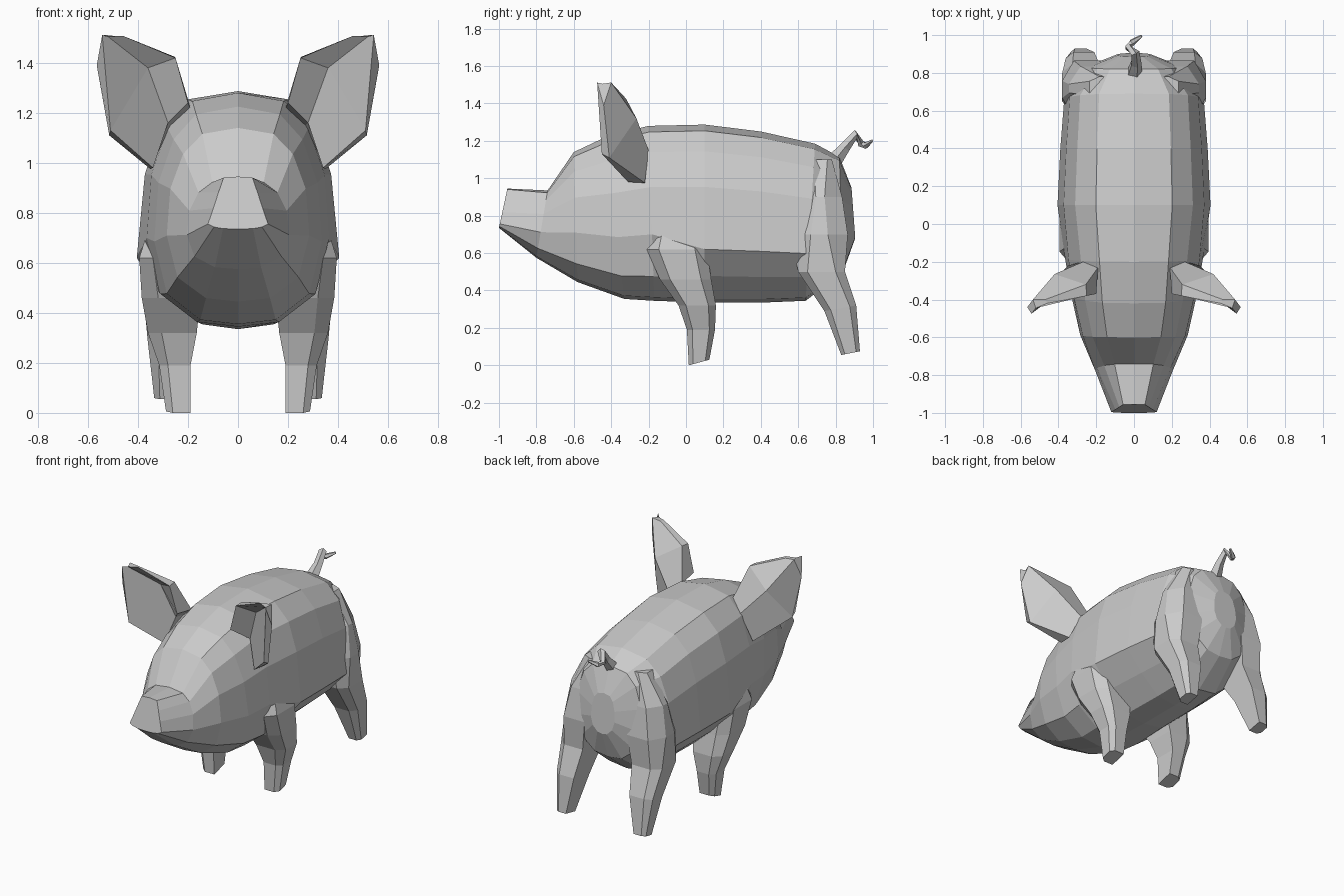
import bpy, bmesh
from mathutils import Vector

if "Cube" in bpy.data.objects:
    bpy.data.objects.remove(bpy.data.objects["Cube"])


def loft(name, rings, mirror=False):
    """Skin a list of equal-length rings and cap both ends."""
    bm = bmesh.new()
    for s in ((1, -1) if mirror else (1,)):
        vs = [[bm.verts.new((x * s, y, z)) for x, y, z in r] for r in rings]
        n = len(vs[0])
        for a, b in zip(vs, vs[1:]):
            for i in range(n):
                j = (i + 1) % n
                bm.faces.new((a[i], a[j], b[j], b[i]))
        bm.faces.new(vs[0])
        bm.faces.new(vs[-1])
    return finish(name, bm)


def finish(name, bm):
    bmesh.ops.recalc_face_normals(bm, faces=bm.faces)
    me = bpy.data.meshes.new(name)
    bm.to_mesh(me)
    bm.free()
    ob = bpy.data.objects.new(name, me)
    bpy.context.collection.objects.link(ob)
    return ob


# body: half profiles (width fraction, height fraction) from spine to belly
BODY = [(0, 1), (.5, .965), (.77, .85), (.92, .65), (1, .3), (.7, .15), (.35, .02), (0, 0)]
HEAD = [(0, 1), (.5, .965), (.77, .85), (.95, .65), (1, .38), (.85, .14), (.45, .02), (0, 0)]
RUMP = [(0, 1), (.5, .965), (.77, .85), (.95, .62), (1, .36), (.8, .15), (.4, .02), (0, 0)]
SNOUT = [(0, 1), (.48, .98), (.65, .7), (.82, .4), (1, .1), (.8, .04), (.5, .01), (0, 0)]


def body_ring(y_top, y_bot, z_top, z_bot, w, prof=BODY):
    half = [(u * w, y_bot + (y_top - y_bot) * v, z_bot + (z_top - z_bot) * v) for u, v in prof]
    return half + [(-x, y, z) for x, y, z in half[-2:0:-1]]


SECTIONS = [
    (-.955, -1, .945, .735, .12, SNOUT),
    (-.74, -.80, .935, .575, .205, HEAD),
    (-.60, -.58, 1.14, .445, .285, HEAD),
    (-.42, -.33, 1.225, .355, .335, HEAD),
    (-.20, -.17, 1.28, .345, .365, HEAD),
    (.10, .10, 1.287, .335, .405),
    (.40, .40, 1.25, .335, .39),
    (.69, .64, 1.185, .345, .37),
    (.82, .84, 1.115, .50, .255, RUMP),
    (.885, .905, .95, .68, .09, RUMP),
]
loft("body", [body_ring(*s) for s in SECTIONS])


# legs: six-sided rings, outer corners chamfered
# (z, y front, y back, x inner, x outer, rise to back, front/back chamfer along y)
def leg_ring(z, y0, y1, x0, x1, rise=0, chamfer=.2):
    cx, cy = (x1 - x0) * .28, (y1 - y0) * chamfer
    pts = [(x0, y0), (x1 - cx, y0), (x1, y0 + cy), (x1, y1 - cy), (x1 - cx, y1), (x0, y1)]
    return [(x, y, z + rise * (y - y0) / (y1 - y0)) for x, y in pts]


FRONT = [(.78, -.16, .07, .2, .345), (.62, -.21, .112, .20, .395), (.46, -.14, .135, .15, .385),
         (.32, -.04, .16, .165, .36), (.19, .005, .155, .19, .315), (0, .015, .125, .19, .288, .03)]
HIND = [(1.1, .66, .78, .05, .235), (.90, .60, .835, .12, .345, 0, .4), (.70, .56, .865, .16, .38, 0, .35),
        (.50, .60, .85, .185, .38), (.29, .74, .91, .21, .362, .03), (.055, .83, .93, .255, .335, .02)]
loft("front_legs", [leg_ring(*r) for r in FRONT], True)
loft("hind_legs", [leg_ring(*r) for r in HIND], True)

# ears: cupped front and back sheets, rows = inner rim, spine, outer rim from root to tip
EAR_BACK = [[(.19, -.23, 1.22), (.255, -.32, 1.425), (.47, -.40, 1.505)],
            [(.27, -.20, 1.15), (.42, -.265, 1.32), (.535, -.40, 1.512)],
            [(.35, -.22, .975), (.515, -.41, 1.11), (.565, -.44, 1.39)]]
EAR_FRONT = [[(.20, -.37, 1.24), (.25, -.38, 1.42), (.46, -.42, 1.508)],
             [(.28, -.27, 1.16), (.36, -.32, 1.38), (.52, -.445, 1.505)],
             [(.34, -.31, .98), (.51, -.45, 1.13), (.543, -.475, 1.512)]]
for name, s in (("left_ear", 1), ("right_ear", -1)):
    bm = bmesh.new()
    back, front = ([[bm.verts.new((x * s, y, z)) for x, y, z in row] for row in g]
                   for g in (EAR_BACK, EAR_FRONT))
    for g in (back, front):
        for i in range(2):
            for j in range(2):
                bm.faces.new((g[i][j], g[i + 1][j], g[i + 1][j + 1], g[i][j + 1]))
    rim = [(0, 0), (0, 1), (0, 2), (1, 2), (2, 2), (2, 1), (2, 0), (1, 0)]
    for (a, b), (c, d) in zip(rim, rim[1:] + rim[:1]):
        bm.faces.new((back[a][b], back[c][d], front[c][d], front[a][b]))
    finish(name, bm)

# curly tail: tapering five-sided tube along a kinked path (x, y, z, radius)
TAIL = [(0, .79, 1.09, .045), (.01, .85, 1.165, .03), (.005, .905, 1.235, .025),
        (-.03, .935, 1.185, .02), (-.01, .962, 1.175, .018), (.04, .995, 1.2, .008)]
pts = [Vector(p[:3]) for p in TAIL]
rings = []
for i, p in enumerate(pts):
    d = (pts[min(i + 1, len(pts) - 1)] - pts[max(i - 1, 0)]).normalized()
    side = (Vector((1, 0, 0)) - d * d.x).normalized()
    up = d.cross(side)
    circle = [(1, 0), (.31, .95), (-.81, .59), (-.81, -.59), (.31, -.95)]
    rings.append([tuple(p + (side * a + up * b) * TAIL[i][3]) for a, b in circle])
loft("tail", rings)
